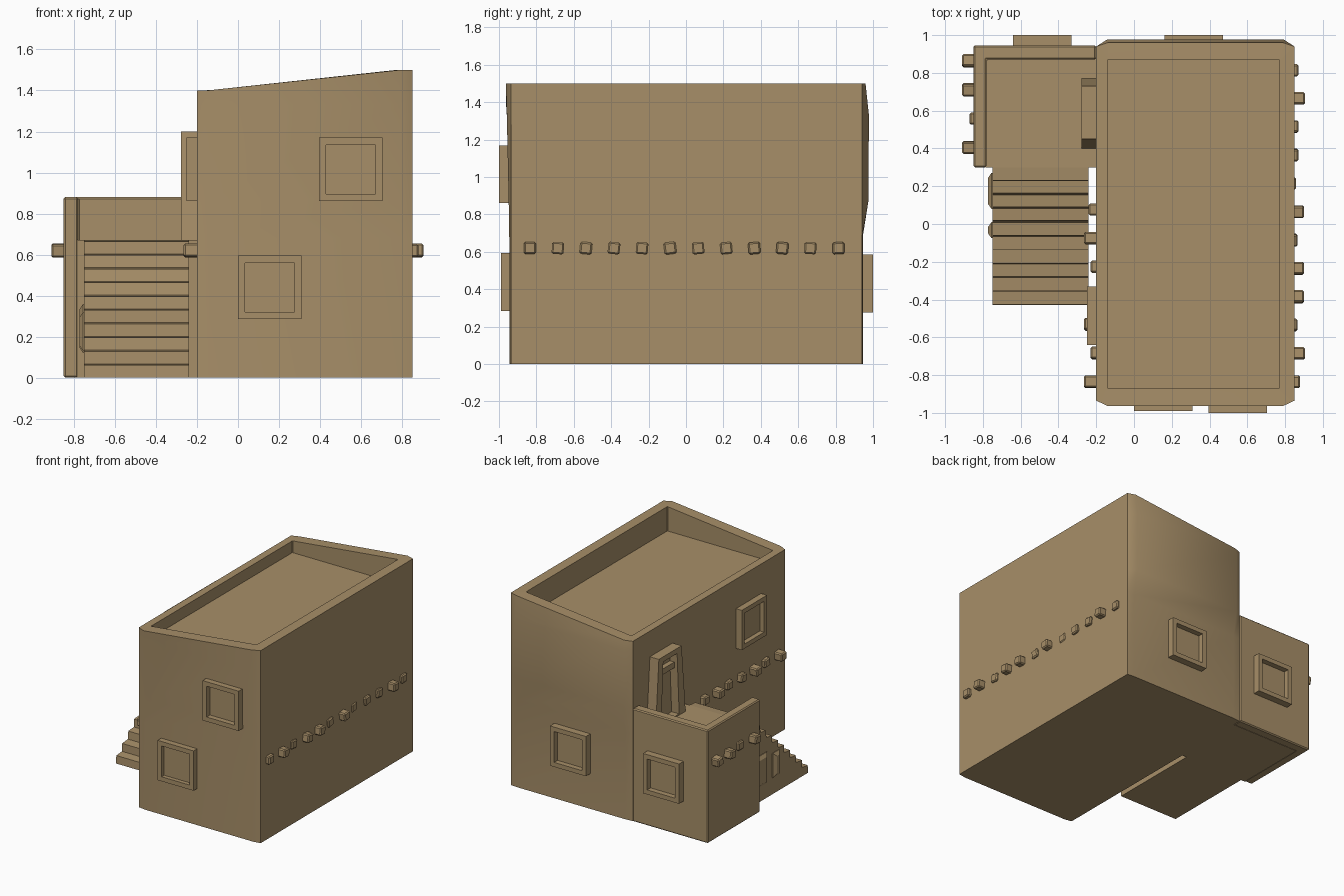
import bpy, bmesh, math, random
from mathutils import Matrix, Vector

random.seed(4)
cube = bpy.data.objects.get("Cube")
if cube:
    bpy.data.objects.remove(cube)

adobe = bpy.data.materials.new("tan adobe")
adobe.use_nodes = True
COLOUR = (0.39, 0.275, 0.14, 1)
adobe.diffuse_color = COLOUR
adobe.node_tree.nodes["Principled BSDF"].inputs["Base Color"].default_value = COLOUR


def loft(name, rings, bevel=0):
    """Closed skin through rings of equal point count, capped at both ends."""
    bm = bmesh.new()
    loops = [[bm.verts.new(p) for p in ring] for ring in rings]
    n = len(loops[0])
    for a, b in zip(loops, loops[1:]):
        for i in range(n):
            j = (i + 1) % n
            bm.faces.new((a[i], a[j], b[j], b[i]))
    bm.faces.new(loops[0][::-1])
    bm.faces.new(loops[-1])
    bmesh.ops.recalc_face_normals(bm, faces=bm.faces)
    mesh = bpy.data.meshes.new(name)
    bm.to_mesh(mesh)
    bm.free()
    mesh.materials.append(adobe)
    obj = bpy.data.objects.new(name, mesh)
    bpy.context.collection.objects.link(obj)
    if bevel:
        mod = obj.modifiers.new("soft edges", "BEVEL")
        mod.width = bevel
        mod.segments = 1
    return obj


def prism(name, outline, z0, z1, bevel=0):
    return loft(name, [[(x, y, z) for x, y in outline] for z in (z0, z1)], bevel)


def box(name, x0, x1, y0, y1, z0, z1, bevel=0):
    return prism(name, [(x0, y0), (x1, y0), (x1, y1), (x0, y1)], z0, z1, bevel)


# Main block: sharp below, swelling and chamfered above, with a sunken roof
def octagon(x0, x1, y0, y1, cx, cy0, cy1):
    return [(x0 + cx, y0), (x1 - cx, y0), (x1, y0 + cy0), (x1, y1 - cy1),
            (x1 - cx, y1), (x0 + cx, y1), (x0, y1 - cy1), (x0, y0 + cy0)]


def rim_height(x):
    return 1.4 + 0.1 * min(max((x + 0.15) / 0.92, 0), 1)


def wall_ring(z, front, back):
    pts = octagon(-0.2, 0.85, -front, back, 0.06, front - 0.935, back - 0.94)
    return [(x, y, rim_height(x) if z is None else z) for x, y in pts]


inner = octagon(-0.14, 0.77, -0.87, 0.87, 0.004, 0.004, 0.004)
main = loft("main_block", [
    wall_ring(0, 0.945, 0.945),
    wall_ring(0.68, 0.945, 0.945),
    wall_ring(0.87, 0.948, 0.975),
    wall_ring(1.33, 0.958, 0.978),
    wall_ring(None, 0.963, 0.96),
    [(x, y, rim_height(x)) for x, y in inner],
    [(x, y, 1.31) for x, y in inner]])

# Side terrace: two parapet walls around an open-fronted floor
prism("terrace_walls", [(-0.85, 0.3), (-0.78, 0.3), (-0.78, 0.87),
                        (-0.2, 0.87), (-0.2, 0.945), (-0.85, 0.945)], 0, 0.88, 0.008)
box("terrace_floor", -0.785, -0.195, 0.3, 0.875, 0, 0.67)

# Staircase: stepped profile run across its width
STEPS, START, END = 10, -0.43, 0.3
run, rise = (END - START) / STEPS, 0.67 / STEPS
profile = [(START, 0)]
for k in range(STEPS):
    worn = random.uniform(0, 0.012)
    profile += [(START + k * run + worn, (k + 1) * rise - 0.006),
                (START + (k + 1) * run, (k + 1) * rise)]
profile.append((END, 0))
loft("staircase", [[(x, y, z) for y, z in profile] for x in (-0.75, -0.24)])


# Plaster lumps on the outer side of the staircase
def lump(y0, y1, z0, z1):
    rings = []
    for x, inset in ((-0.74, 0), (-0.755, 0), (-0.772, 0.025)):
        rings.append([(x, y0 + inset, z0 + inset), (x, y1 - inset, z0 + inset),
                      (x, y1 - inset, z1 - inset), (x, y0 + inset, z1 - inset)])
    loft("stair_lump", rings)


lump(0.08, 0.27, 0.12, 0.36)
lump(-0.075, 0.01, 0.13, 0.32)


# Framed openings, drawn in wall space (along, up, out)
def frame(name, place, outer, opening, depth, sunk):
    def ring(shape, out):
        return [place(u, v, out) for u, v in shape]
    return loft(name, [ring(outer, -0.03), ring(outer, depth),
                       ring(opening, depth), ring(opening, sunk)])


def square(u, v, r):
    return [(u - r, v - r), (u + r, v - r), (u + r, v + r), (u - r, v + r)]


def front_wall(u, v, out):
    return (u, -0.945 - out, v)


def back_wall(u, v, out):
    return (u, 0.945 + out, v)


def side_wall(u, v, out):
    return (-0.2 - out, u, v)


for name, wall, u, v, depth in (("front_upper_window", front_wall, 0.55, 1.015, 0.055),
                                ("front_lower_window", front_wall, 0.155, 0.44, 0.045),
                                ("back_window", back_wall, 0.317, 0.43, 0.055),
                                ("terrace_window", back_wall, -0.485, 0.43, 0.055),
                                ("side_window", side_wall, -0.485, 1.015, 0.05)):
    frame(name, wall, square(u, v, 0.155), square(u, v, 0.12), depth, 0.013)

# Tapered doorway onto the terrace, with a lintel bar
frame("doorway", side_wall,
      [(0.40, 0.66), (0.77, 0.66), (0.73, 1.2), (0.45, 1.2)],
      [(0.48, 0.68), (0.70, 0.68), (0.675, 1.16), (0.505, 1.16)], 0.077, 0.012)
box("door_lintel", -0.25, -0.19, 0.49, 0.69, 1.04, 1.085)


# Protruding roof-beam ends, each slightly twisted
def beam(wall_x, y, reach):
    side = 1 if reach > wall_x else -1
    half = 0.032
    obj = box("beam_end", -0.05, abs(reach - wall_x), -half, half, -half, half, 0.008)
    turn = Matrix.Rotation(random.uniform(-0.15, 0.15), 4, "X")
    flip = Matrix.Rotation(0 if side > 0 else math.pi, 4, "Z")
    obj.data.transform(Matrix.Translation(Vector((wall_x, y, 0.62))) @ flip @ turn)


for i, reach in enumerate((0.88, 0.905, 0.865, 0.9, 0.9, 0.865,
                           0.9, 0.857, 0.87, 0.87, 0.905, 0.87)):
    beam(0.85, -0.835 + 0.15 * i, reach)
for i, reach in enumerate((-0.265, -0.23, -0.265, -0.24, -0.23, -0.265, -0.24)):
    beam(-0.2, -0.835 + 0.152 * i, reach)
for i, reach in enumerate((-0.91, -0.87, -0.91, -0.91)):
    beam(-0.85, 0.405 + 0.153 * i, reach)

# Smooth shading on the swelling walls only
bpy.ops.object.select_all(action="DESELECT")
main.select_set(True)
bpy.context.view_layer.objects.active = main
bpy.ops.object.shade_smooth_by_angle(angle=math.radians(30))
